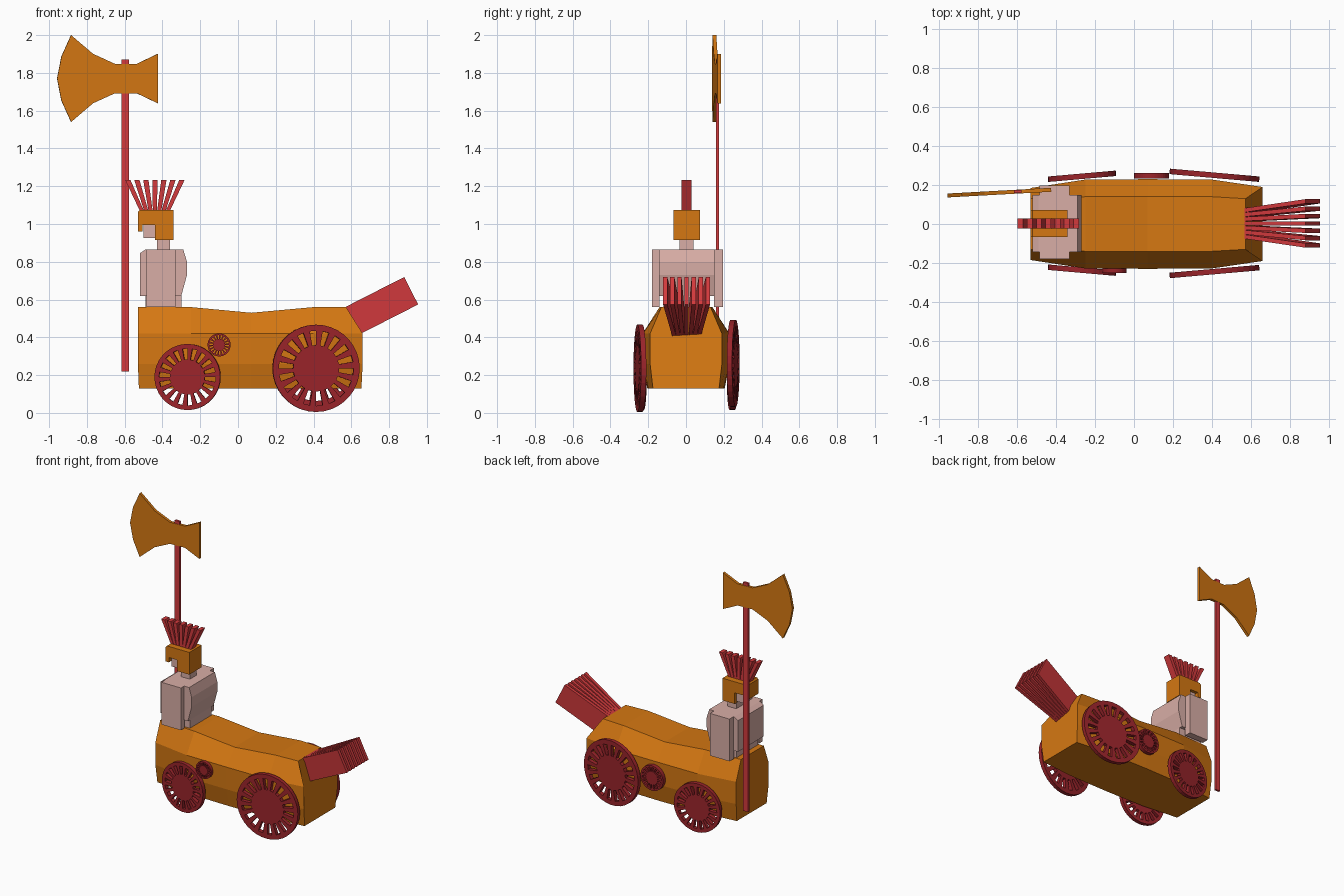
import bpy, bmesh, math
from mathutils import Vector, Matrix

if "Cube" in bpy.data.objects:
    bpy.data.objects.remove(bpy.data.objects["Cube"])


def material(name, rgb):
    m = bpy.data.materials.new(name)
    m.diffuse_color = (*rgb, 1)
    m.use_nodes = True
    m.node_tree.nodes["Principled BSDF"].inputs["Base Color"].default_value = m.diffuse_color
    return m


ORANGE = material("orange", (0.66, 0.185, 0.006))
RED = material("bright red", (0.65, 0.042, 0.046))
DARK = material("dark red", (0.33, 0.018, 0.024))
PINK = material("pale pink", (0.69, 0.42, 0.38))


def make(name, verts, faces, mat, thick=0.0):
    me = bpy.data.meshes.new(name)
    me.from_pydata(verts, [], faces)
    bm = bmesh.new()
    bm.from_mesh(me)
    bmesh.ops.recalc_face_normals(bm, faces=bm.faces)
    bm.to_mesh(me)
    bm.free()
    ob = bpy.data.objects.new(name, me)
    bpy.context.collection.objects.link(ob)
    me.materials.append(mat)
    if thick:
        mod = ob.modifiers.new("thickness", 'SOLIDIFY')
        mod.thickness = thick
        mod.offset = 0
    return ob


def loft(name, rings, mat):
    n = len(rings[0])
    verts = [p for r in rings for p in r]
    faces = [tuple(range(n)), tuple(range(len(verts) - n, len(verts)))]
    for k in range(len(rings) - 1):
        for i in range(n):
            j = (i + 1) % n
            faces.append((k*n + i, k*n + j, (k + 1)*n + j, (k + 1)*n + i))
    return make(name, verts, faces, mat)


def prism(name, outline, y0, y1, mat):
    return loft(name, [[(x, y, z) for x, z in outline] for y in (y0, y1)], mat)


def box(name, x0, x1, y0, y1, z0, z1, mat):
    return prism(name, [(x0, z0), (x1, z0), (x1, z1), (x0, z1)], y0, y1, mat)


# Wagon body: faceted cross-sections along x
rings = []
# x, x of top edge, top z, half widths at top / middle / bottom
for x, xt, zt, yt, ym, yb in [(-0.53, -0.53, 0.56, 0.13, 0.185, 0.17),
                              (-0.25, -0.25, 0.56, 0.14, 0.228, 0.20),
                              (0.07, 0.07, 0.53, 0.14, 0.23, 0.205),
                              (0.40, 0.40, 0.56, 0.14, 0.228, 0.20),
                              (0.66, 0.572, 0.56, 0.13, 0.19, 0.175)]:
    half = [(xt, yt, zt), (x, ym, 0.42), (x, ym, 0.26), (x * 0.99, yb, 0.13)]
    rings.append(half + [(a, -b, c) for a, b, c in reversed(half)])
loft("wagon_body", rings, ORANGE)


# Wheels: hub disc, slotted ring and rim
def wheel(name, x, y, z, r, yaw, n=18):
    m = 2 * n
    verts = [(rad * r * math.cos(math.tau * i / m), 0, rad * r * math.sin(math.tau * i / m))
             for rad in (0.53, 0.86, 1.0) for i in range(m)]
    faces = [tuple(range(m))]
    for k in range(2):
        for i in range(m):
            if k == 0 and i % 2:
                continue
            j = (i + 1) % m
            faces.append((k*m + i, k*m + j, (k + 1)*m + j, (k + 1)*m + i))
    ob = make(name, verts, faces, DARK, 0.028)
    ob.location = (x, y, z)
    ob.rotation_euler = (0, 0, math.radians(yaw))


wheel("left_leading_wheel", -0.267, -0.237, 0.19, 0.175, -5)
wheel("left_trailing_wheel", 0.413, -0.244, 0.236, 0.231, 5)
wheel("left_small_wheel", -0.10, -0.238, 0.36, 0.061, 0)
wheel("right_leading_wheel", -0.267, 0.245, 0.19, 0.175, 5)
wheel("right_trailing_wheel", 0.413, 0.25, 0.262, 0.231, -5)
wheel("right_small_wheel", 0.09, 0.248, 0.31, 0.09, 0)


# Plume fans: strips that touch at the base and spread at the tips
def fan(name, base, u, v, w, length, w_base, w_tip, depth, n=7):
    base, u, v, w = map(Vector, (base, u, v, w))
    for i in range(n):
        t = (i + 0.5) / n - 0.5
        ring = []
        for along, width, fill in ((0, w_base, 1.0), (length, w_tip, 0.62)):
            c = t * width / (1 if along == 0 else 1 - (1 - 0.62) / n)
            h = width / n * fill / 2
            ring.append([base + v * along + u * (c + su * h) + w * (sw * depth / 2)
                         for su, sw in ((-1, -1), (1, -1), (1, 1), (-1, 1))])
        loft(f"{name}_{i + 1}", ring, RED)


a = math.radians(27)
fan("tail_strip", (0.58, 0.003, 0.475), (0, 1, 0), (math.cos(a), 0, math.sin(a)),
    (-math.sin(a), 0, math.cos(a)), 0.378, 0.15, 0.25, 0.163)
fan("crest_strip", (-0.44, 0.003, 1.06), (1, 0, 0), (0, 0, 1), (0, 1, 0),
    0.172, 0.15, 0.315, 0.052)

# Rider
prism("torso", [(-0.52, 0.62), (-0.52, 0.845), (-0.49, 0.865), (-0.29, 0.865),
                (-0.27, 0.80), (-0.27, 0.73), (-0.30, 0.62)], -0.143, 0.15, PINK)
box("hips", -0.49, -0.30, -0.12, 0.125, 0.54, 0.625, PINK)
box("left_arm", -0.485, -0.33, -0.18, -0.14, 0.56, 0.865, PINK)
box("right_arm", -0.485, -0.33, 0.147, 0.197, 0.56, 0.865, PINK)
box("neck", -0.43, -0.36, -0.035, 0.04, 0.85, 0.94, PINK)
box("face", -0.50, -0.43, -0.045, 0.05, 0.925, 1.03, PINK)
# Helmet with open front
prism("helmet", [(-0.53, 1.065), (-0.53, 0.96), (-0.505, 0.96), (-0.505, 0.995),
                 (-0.44, 0.995), (-0.44, 0.915), (-0.342, 0.915), (-0.342, 1.075), (-0.52, 1.075)],
      -0.067, 0.073, ORANGE)

# Axe: flat pole and slightly turned blade
box("axe_pole", -0.617, -0.578, 0.158, 0.174, 0.22, 1.87, RED)
half = [(-0.425, 0.131), (-0.536, 0.078), (-0.652, 0.078), (-0.768, 0.131),
        (-0.884, 0.23), (-0.935, 0.117), (-0.958, 0)]
outline = half + [(x, -z) for x, z in reversed(half[:-1])]
make("axe_blade", [(x, 0.166 + (x + 0.6) * 0.055, 1.77 + z) for x, z in outline],
     [tuple(range(len(outline)))], ORANGE, 0.02)
